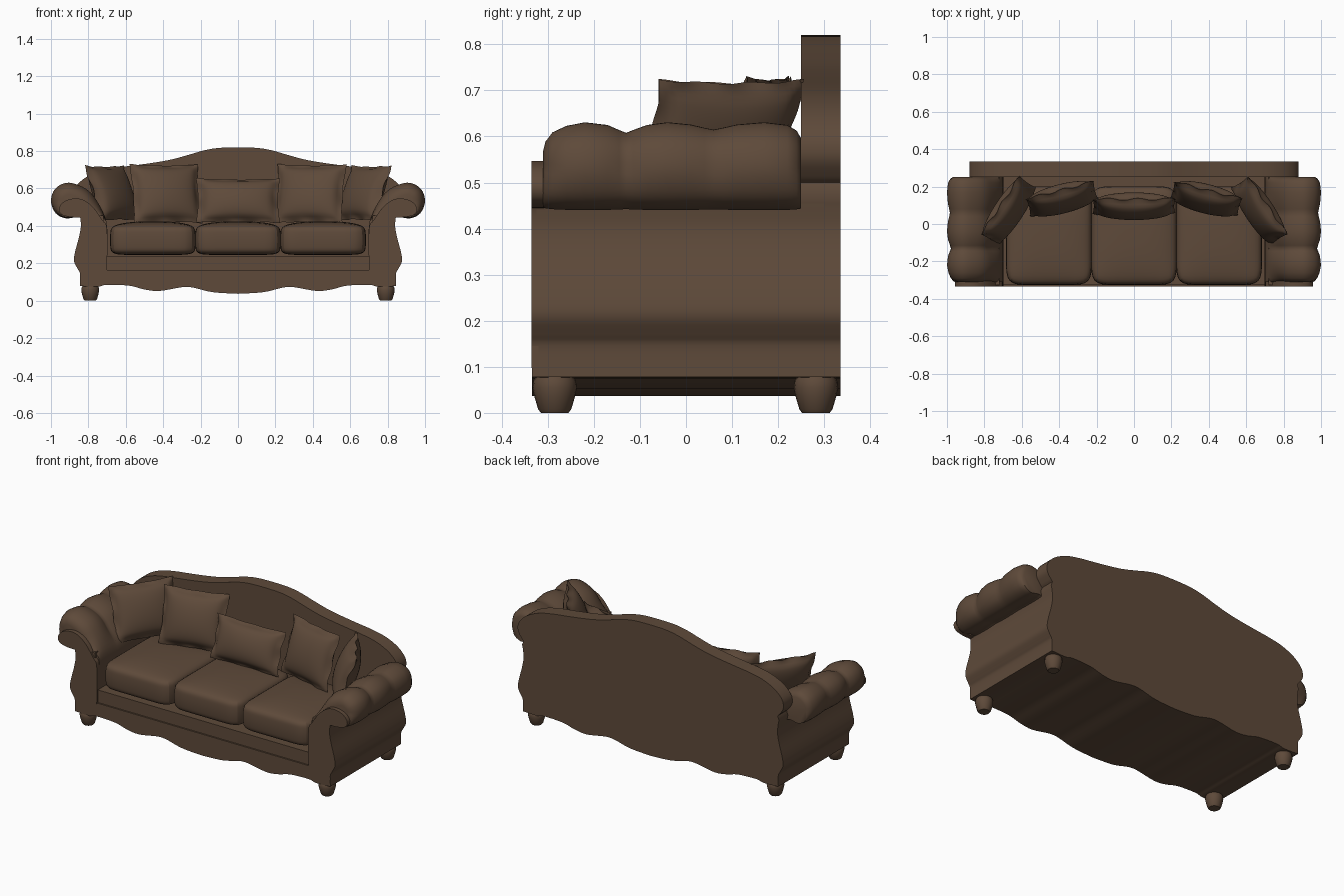
import bpy, bmesh, math
from mathutils import Vector

if "Cube" in bpy.data.objects:
    bpy.data.objects.remove(bpy.data.objects["Cube"])

mat = bpy.data.materials.new("brown_upholstery")
mat.diffuse_color = (0.112, 0.068, 0.042, 1)
mat.use_nodes = True
mat.node_tree.nodes["Principled BSDF"].inputs["Base Color"].default_value = mat.diffuse_color


def finish(name, bm, angle=40, subsurf=0):
    bmesh.ops.recalc_face_normals(bm, faces=bm.faces)
    me = bpy.data.meshes.new(name)
    bm.to_mesh(me)
    bm.free()
    ob = bpy.data.objects.new(name, me)
    bpy.context.collection.objects.link(ob)
    me.materials.append(mat)
    if subsurf:
        ob.modifiers.new("round", 'SUBSURF').levels = subsurf
        ob.modifiers["round"].render_levels = subsurf
    bpy.ops.object.select_all(action='DESELECT')
    ob.select_set(True)
    bpy.context.view_layer.objects.active = ob
    bpy.ops.object.shade_smooth_by_angle(angle=math.radians(angle))
    return ob


def curve(pts, n=4):
    """Smooth open line through the points (Catmull-Rom)."""
    p = [Vector(q) for q in pts]
    p = [2 * p[0] - p[1]] + p + [2 * p[-1] - p[-2]]
    out = []
    for i in range(1, len(p) - 2):
        a, b, c, d = p[i - 1:i + 3]
        for k in range(n):
            t = k / n
            out.append(0.5 * (2 * b + (c - a) * t + (2 * a - 5 * b + 4 * c - d) * t * t
                              + (3 * b - a - 3 * c + d) * t ** 3))
    return out + [p[-2]]


def mirrored(half):
    """Close a half outline that starts and ends on x = 0."""
    half = [Vector(p) for p in half]
    return half + [Vector((-p.x, p.y)) for p in reversed(half) if p.x > 1e-4]


def loft(name, rings, angle=40):
    """Skin equal-length rings of 3D points and cap both ends."""
    bm = bmesh.new()
    vs = [[bm.verts.new(p) for p in r] for r in rings]
    n = len(vs[0])
    for a, b in zip(vs, vs[1:]):
        for i in range(n):
            j = (i + 1) % n
            bm.faces.new((a[i], a[j], b[j], b[i]))
    bm.faces.new(vs[0])
    bm.faces.new(vs[-1])
    return finish(name, bm, angle)


def slab(name, outline, y0, y1, s=1):
    return loft(name, [[(s * p[0], y, p[1]) for p in outline] for y in (y0, y1)], 50)


# Body: scalloped skirt, curved side walls and seat deck
skirt = curve([(0, .037), (.1, .042), (.16, .05), (.24, .07), (.3, .072), (.42, .052),
               (.5, .06), (.58, .08), (.7, .085), (.75, .075), (.845, .078)])
side = curve([(.845, .08), (.845, .145), (.858, .172), (.877, .212), (.87, .265), (.85, .34),
              (.84, .4), (.845, .455)])[1:]
slab("body", mirrored(skirt + side + [Vector(p) for p in ((.72, .455), (.72, .24), (0, .24))]),
     -.325, .30)

# Front apron plate following the skirt
slab("front_apron", mirrored(skirt + [Vector((.845, .165)), Vector((0, .165))]), -.334, -.32)

# Camel-shaped back, running from the skirt to the crest
crest = curve([(0, .82), (.1, .817), (.18, .804), (.27, .778), (.36, .754), (.45, .738),
               (.55, .724), (.65, .711), (.74, .692), (.82, .655), (.87, .605),
               (.878, .555), (.855, .515), (.84, .5)])
slab("back_panel", mirrored(skirt + side + [Vector((.85, .475))] + crest[::-1]), .25, .335)

# Arms: padded roll with tufting grooves, and scroll-shaped front plate
roll = curve([(.70, .24), (.70, .40), (.73, .49), (.785, .575), (.85, .617), (.92, .63),
              (.98, .595), (1.0, .53), (.975, .468), (.92, .44), (.85, .445), (.80, .40), (.78, .24)])
grooves = [(-.31, .062), (-.305, .042), (-.29, .022), (-.26, .008), (-.22, 0), (-.17, .006),
           (-.145, .017), (-.13, .023), (-.115, .017), (-.085, .006), (-.04, 0), (.01, .005),
           (.04, .012), (.06, .016), (.08, .012), (.11, .005), (.17, 0), (.22, .006),
           (.24, .018), (.25, .035)]


def shrink(pts, d):
    """Move upper outline points inward along their normals."""
    out = []
    for i, p in enumerate(pts):
        t = (pts[(i + 1) % len(pts)] - pts[i - 1]).normalized()
        w = min(1, max(0, (p.y - .43) / .1))
        out.append(p + Vector((t.y, -t.x)) * d * w)
    return out


scroll = curve([(.70, .16), (.70, .38), (.725, .43), (.775, .50), (.83, .54), (.88, .546),
                (.93, .53), (.957, .495), (.945, .462), (.90, .448), (.845, .445)]) \
    + side[::-1][1:]
for s, n in ((-1, "left"), (1, "right")):
    loft(n + "_arm_roll", [[(s * p.x, y, p.y) for p in shrink(roll, d)] for y, d in grooves], 60)
    slab(n + "_arm_front", scroll, -.335, -.305, s)

# Feet: turned buns
foot = [(.03, 0), (.036, .008), (.044, .035), (.048, .055), (.046, .07), (.036, .09)]
for x in (-.79, .79):
    for y in (-.285, .282):
        loft("foot", [[(x + r * math.cos(a * math.pi / 10), y + r * math.sin(a * math.pi / 10), z)
                       for a in range(20)] for r, z in foot])

# Seat cushions: plump boxes with crowned tops and bulging sides
for x in (-.455, 0, .455):
    bm = bmesh.new()
    bmesh.ops.create_cube(bm, size=1)
    bmesh.ops.subdivide_edges(bm, edges=bm.edges[:], cuts=3, use_grid_fill=True)
    for v in bm.verts:
        u, w, h = v.co * 2
        crown = (1 - u ** 4) * (1 - w ** 4)
        bulge = 1 - .035 * h * h
        z = .325 + h * .08 + (.02 * crown if h > .9 else 0)
        v.co = (x + u * bulge * .23, -.062 + w * bulge * .264, z)
    finish("seat_cushion", bm, 80, 2)


# Throw pillows: plump middle, pinched sides and a rippled flange
def pillow(name, w, h, t, loc, lean, turn):
    bm = bmesh.new()
    n = 28
    for sgn in (-1, 1):
        g = []
        for i in range(n + 1):
            for j in range(n + 1):
                u, v = 2 * i / n - 1, 2 * j / n - 1
                edge = max(abs(u), abs(v))
                a, b = min(1, abs(u) / .88), min(1, abs(v) / .88)
                thick = t * ((1 - a * a) * (1 - b * b)) ** .42 + (.007 if edge < .99 else 0)
                ripple = .006 * math.sin(9 * u + 7 * v) * max(0, (edge - .84) / .16)
                g.append(bm.verts.new((w * u * (1 - .05 * (1 - v * v)), sgn * thick + ripple,
                                       h * v * (1 - .05 * (1 - u * u)))))
        for i in range(n):
            for j in range(n):
                k = i * (n + 1) + j
                bm.faces.new((g[k], g[k + 1], g[k + n + 2], g[k + n + 1]))
    bmesh.ops.remove_doubles(bm, verts=bm.verts, dist=1e-5)
    ob = finish(name, bm, 50)
    ob.location = loc
    ob.rotation_euler = (lean, 0, turn)


pillow("centre_pillow", .225, .125, .06, (0, .095, .535), -.32, 0)
for s, n in ((-1, "left"), (1, "right")):
    pillow(n + "_inner_pillow", .19, .165, .06, (s * .385, .135, .572), -.3, -.25 * s)
    pillow(n + "_outer_pillow", .19, .158, .055, (s * .67, .07, .575), -.36, -.98 * s)
